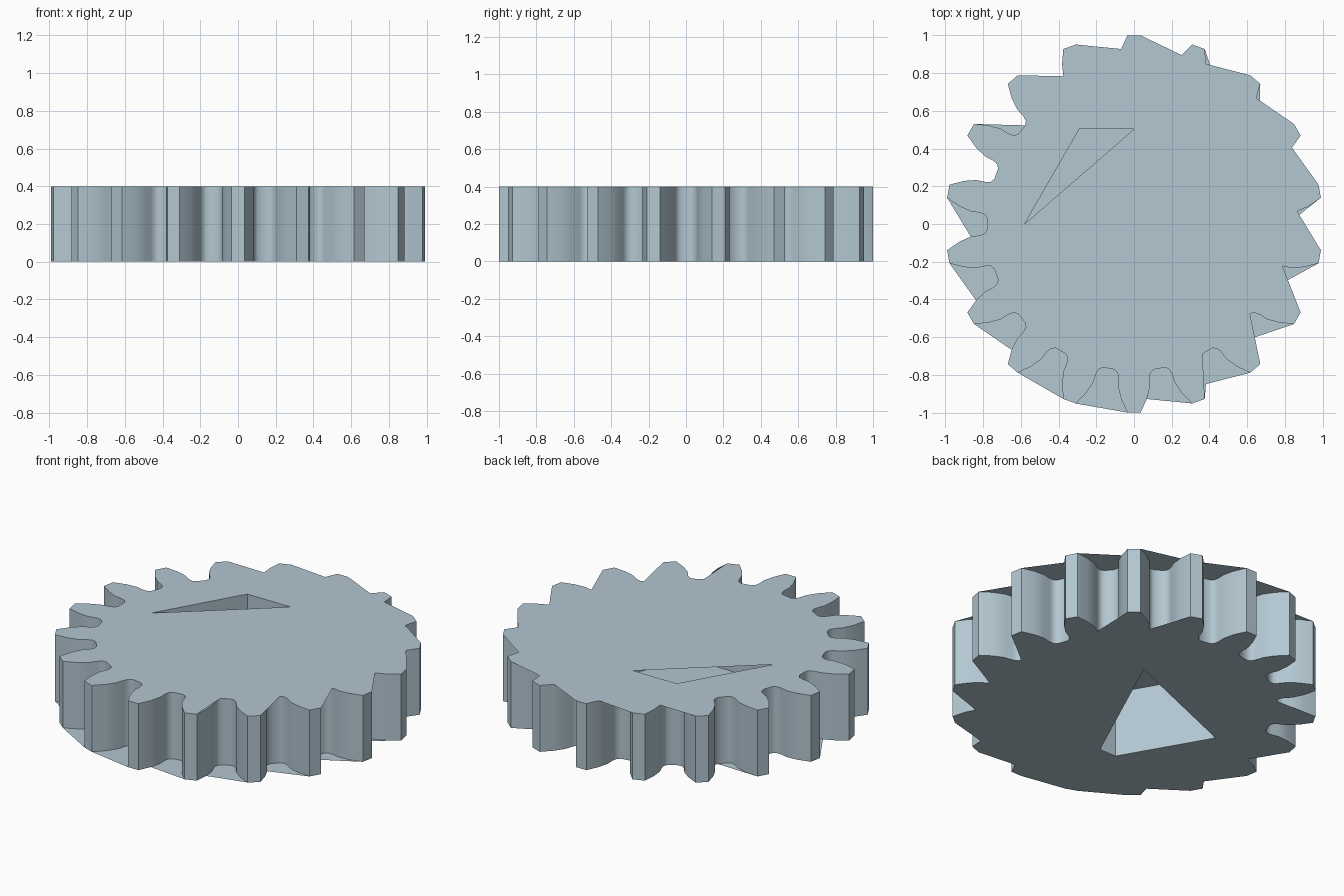
import bpy, bmesh, math
from mathutils import Matrix, Vector
from mathutils.geometry import tessellate_polygon

cube = bpy.data.objects.get("Cube")
if cube:
    bpy.data.objects.remove(cube)

HEIGHT = 0.4
BORE = 0.58
STEP = 20

steel = bpy.data.materials.new("pale_steel_blue")
steel.use_nodes = True
steel.diffuse_color = (0.45, 0.57, 0.64, 1)
steel.node_tree.nodes["Principled BSDF"].inputs["Base Color"].default_value = steel.diffuse_color

# One gap between two teeth: a flank from tip to root, then its mirror image
flank = [(0.99, 0.139), (0.925, 0.094), (0.865, 0.067), (0.815, 0.06), (0.79, 0.05), (0.777, 0.03)]
gap = [Vector((r, t, 0)) for r, t in flank]
gap += [Vector((p.x, -p.y, 0)) for p in reversed(gap)]

# Gaps bridged by a straight edge: angle -> (last point kept, first point resumed)
top_bridges = {120: (0, 9), 100: (0, 10), 80: (0, 10), 60: (1, 11), 40: (1, 11),
               20: (1, 11), 0: (2, 11), 340: (3, 11), 320: (5, 11), 300: (6, 11)}
bottom_bridges = {140: (0, 6), 60: (0, 8), 40: (0, 8), 0: (0, 6), 340: (0, 8), 320: (0, 9),
                  300: (0, 10), 280: (0, 10), 260: (0, 11), 240: (0, 11),
                  220: (1, 11), 200: (1, 11), 180: (2, 11)}


def outline(bridges):
    """Gear outline, clockwise, with some gaps bridged."""
    points = []
    for angle in range(360, 0, -STEP):
        keep, resume = bridges.get(angle % 360, (5, 6))
        turn = Matrix.Rotation(math.radians(angle), 3, "Z")
        points += [turn @ p for p in gap[:keep + 1] + gap[resume:]]
    return points


def make_object(name, bm):
    mesh = bpy.data.meshes.new(name)
    bm.to_mesh(mesh)
    bm.free()
    mesh.materials.append(steel)
    obj = bpy.data.objects.new(name, mesh)
    bpy.context.collection.objects.link(obj)
    return obj


def make_wall(name, points):
    """Upright band along a closed outline."""
    bm = bmesh.new()
    low = [bm.verts.new(p) for p in points]
    high = [bm.verts.new((p.x, p.y, HEIGHT)) for p in points]
    for i in range(len(points)):
        bm.faces.new((low[i - 1], high[i - 1], high[i], low[i]))
    return make_object(name, bm)


def make_cap(name, points, opening, z, up):
    """Flat plate with one opening."""
    opening = [Vector((x, y, 0)) for x, y in opening]
    bm = bmesh.new()
    verts = [bm.verts.new((p.x, p.y, z)) for p in points + opening]
    for tri in tessellate_polygon([points, opening]):
        bm.faces.new([verts[i] for i in tri])
    for face in bm.faces:
        face.normal_update()
        if face.normal.z * up < 0:
            face.normal_flip()
    return make_object(name, bm)


# Toothed rim
rim = make_wall("toothed_rim", outline({}))
bpy.ops.object.select_all(action="DESELECT")
rim.select_set(True)
bpy.context.view_layer.objects.active = rim
bpy.ops.object.shade_smooth_by_angle(angle=math.radians(40))

# Six-sided bore, facing inwards
corners = [Vector((BORE * math.cos(a * math.pi / 3), BORE * math.sin(a * math.pi / 3), 0)) for a in range(6)]
make_wall("hex_bore", corners)

# Plates with the partly open bore
side = BORE * math.sqrt(3) / 2
make_cap("top_plate", outline(top_bridges),
         [(-BORE, 0), (-BORE / 2, side), (0, side)], HEIGHT, 1)
make_cap("bottom_plate", outline(bottom_bridges),
         [(-BORE, 0), (-BORE / 2, -side), (-0.18, -side), (0.2, 0.32)], 0, -1)
